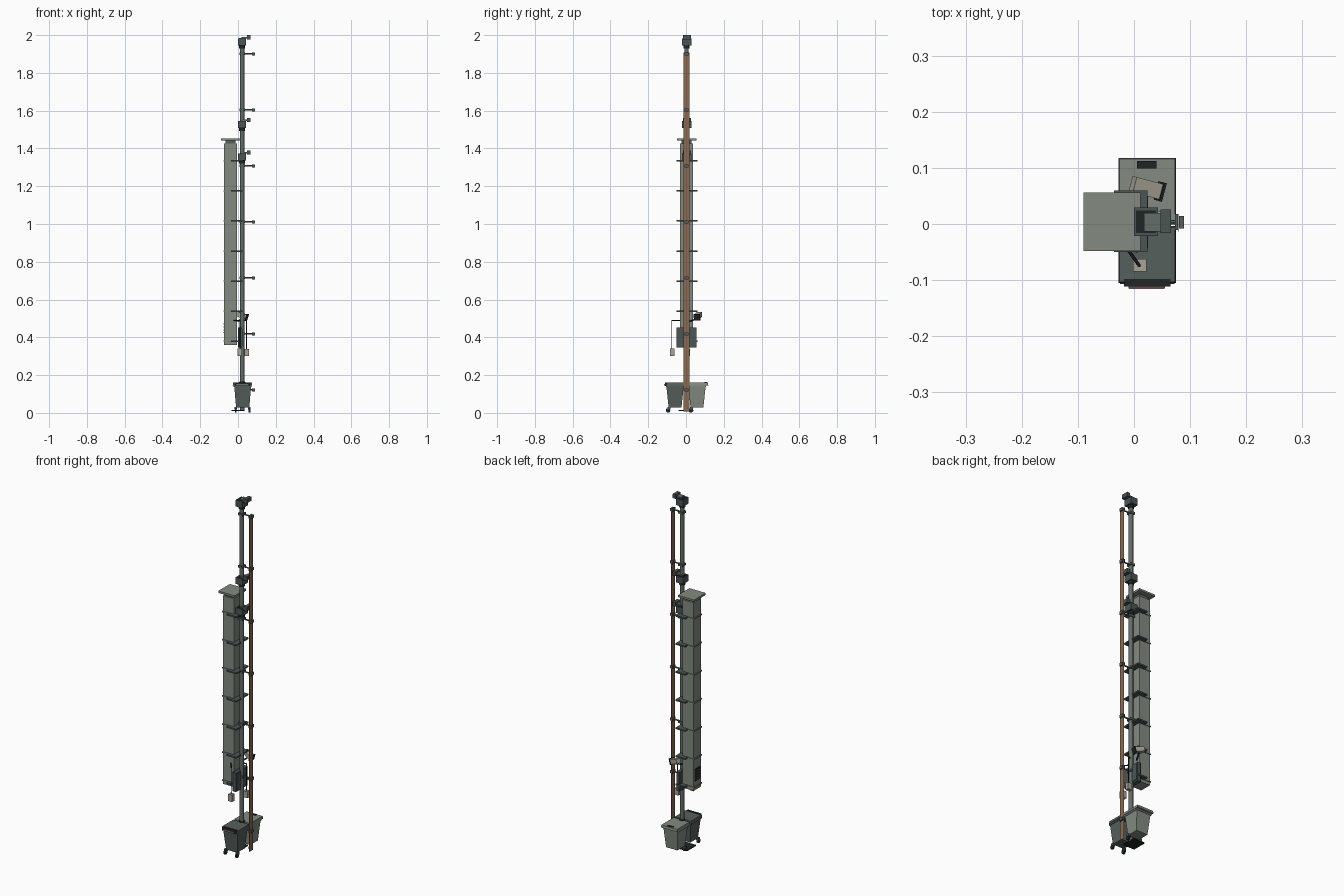
import bpy, math
from mathutils import Vector, Matrix


def mat(name, r, g, b):
    m = bpy.data.materials.new(name)
    m.diffuse_color = (*[(c / 255) ** 2.2 for c in (r, g, b)], 1)
    return m


DUCT = mat("pale_grey_green", 130, 138, 128)
STEEL = mat("mid_grey_green", 100, 109, 103)
DARK = mat("dark_slate", 86, 96, 93)
BOX = mat("slate_grey", 76, 86, 86)
BLACK = mat("near_black", 38, 41, 42)
RUST = mat("rust_brown", 138, 106, 82)
TAN = mat("warm_beige", 168, 163, 148)
RED = mat("dull_red", 150, 112, 108)


def mesh(name, verts, faces, m):
    me = bpy.data.meshes.new(name)
    me.from_pydata(verts, [], faces)
    me.materials.append(m)
    ob = bpy.data.objects.new(name, me)
    bpy.context.collection.objects.link(ob)
    return ob


QUADS = [(3, 2, 1, 0), (4, 5, 6, 7), (0, 1, 5, 4), (1, 2, 6, 5), (2, 3, 7, 6), (3, 0, 4, 7)]


def taper(name, low, high, z0, z1, m):
    """Frustum between two (x0, x1, y0, y1) rectangles."""
    v = []
    for (a, b, c, d), z in ((low, z0), (high, z1)):
        v += [(a, c, z), (b, c, z), (b, d, z), (a, d, z)]
    return mesh(name, v, QUADS, m)


def box(name, x0, x1, y0, y1, z0, z1, m):
    return taper(name, (x0, x1, y0, y1), (x0, x1, y0, y1), z0, z1, m)


def rod(name, a, b, r, m, n=10):
    a, b = Vector(a), Vector(b)
    bpy.ops.mesh.primitive_cylinder_add(vertices=n, radius=r, depth=(b - a).length,
                                        location=(a + b) / 2)
    ob = bpy.context.object
    ob.name = name
    ob.rotation_euler = (b - a).to_track_quat('Z', 'Y').to_euler()
    ob.data.materials.append(m)
    bpy.ops.object.shade_smooth_by_angle(angle=math.radians(40))
    return ob


PX, PY = 0.022, 0.003  # pole axis

# Pole and its foot plate
rod("pole", (PX, PY, 0.012), (PX, PY, 1.96), 0.0115, STEEL, 12)
box("foot_plate", -0.035, 0.035, -0.04, 0.04, 0.01, 0.016, BLACK)
rod("pole_collar_low", (PX, PY, 0.15), (PX, PY, 0.165), 0.015, BLACK, 12)

# Flat rusty strip held off the pole by stand-off clamps
box("rust_strip", 0.079, 0.080, -0.013, 0.018, 0.008, 1.905, RUST)
for i in range(7):
    z = 0.122 + i * 0.2965
    rod("standoff_arm", (PX, PY, z), (0.077, PY, z), 0.004, DARK, 8)
    box("pole_clamp", PX - 0.014, PX + 0.014, PY - 0.015, PY + 0.015, z - 0.006, z + 0.006, DARK)
    box("strip_clamp", 0.073, 0.0785, -0.011, 0.018, z - 0.008, z + 0.008, DARK)
    box("strip_clamp_cap", 0.0805, 0.089, -0.008, 0.014, z - 0.008, z + 0.008, DARK)

# Fixture heads along the pole
for z in (1.335, 1.507, 1.945):
    box("head_box", 0.0, 0.043, -0.021, 0.029, z, z + 0.037, BOX)
    box("head_recess", 0.004, 0.039, -0.016, 0.024, z + 0.036, z + 0.039, BLACK)
    box("head_top", 0.018, 0.047, -0.013, 0.02, z + 0.037, z + 0.045, STEEL)
    box("head_side_unit", 0.047, 0.066, -0.016, 0.026, z + 0.032, z + 0.055, BOX)
    rod("head_collar", (PX, PY, z - 0.015), (PX, PY, z), 0.016, BLACK, 12)

# Tall duct with neck, roof plate and vent
box("duct", -0.073, -0.004, -0.031, 0.036, 0.36, 1.425, DUCT)
box("duct_neck", -0.066, -0.012, -0.024, 0.029, 1.425, 1.442, DARK)
box("duct_roof", -0.09, 0.012, -0.048, 0.056, 1.442, 1.453, DUCT)
box("duct_vent", -0.075, -0.073, -0.02, 0.024, 0.41, 0.48, BLACK)
for i in range(4):
    z = 0.422 + i * 0.015
    box("vent_slat", -0.077, -0.074, -0.018, 0.022, z, z + 0.005, BOX)

# Duct straps and dark bracket plates reaching round the pole
for i in range(7):
    z = 0.38 + i * 0.159
    box("duct_strap", -0.077, 0.0, -0.035, 0.04, z - 0.003, z + 0.003, DUCT)
    box("duct_bracket", -0.036, 0.024, -0.05, 0.06, z - 0.004, z + 0.004, BOX)

# Control cabinet between duct and pole
box("cabinet", 0.0, 0.022, -0.05, 0.055, 0.345, 0.452, BOX)
box("cabinet_seam", 0.003, 0.007, -0.051, 0.056, 0.345, 0.452, BLACK)
box("cabinet_door", 0.022, 0.025, -0.044, 0.049, 0.353, 0.444, BOX)

# Camera aimed outward and slightly down
turn = (Matrix.Translation((0.024, 0.064, 0.513)) @ Matrix.Rotation(math.radians(-15), 4, 'Z')
        @ Matrix.Rotation(math.radians(18), 4, 'Y'))
for ob in (box("camera_body", -0.029, 0.022, -0.014, 0.014, -0.011, 0.014, TAN),
           box("camera_front", 0.022, 0.027, -0.017, 0.017, -0.016, 0.018, BLACK)):
    ob.matrix_world = turn
rod("camera_arm", (0.0, 0.02, 0.485), (0.022, 0.064, 0.5), 0.004, BLACK, 8)

# Hanging beige boxes on thin rods
rod("pendant_arm", (-0.022, -0.03, 0.49), (0.01, -0.075, 0.49), 0.003, BLACK, 8)
rod("pendant_rod", (0.01, -0.075, 0.34), (0.01, -0.075, 0.49), 0.002, BLACK, 8)
box("pendant_box", -0.002, 0.022, -0.085, -0.062, 0.302, 0.342, TAN)
rod("side_pendant_arm", (PX, PY, 0.49), (0.045, 0.012, 0.49), 0.003, BLACK, 8)
rod("side_pendant_rod", (0.045, 0.012, 0.335), (0.045, 0.012, 0.49), 0.002, BLACK, 8)
box("side_pendant_box", 0.032, 0.058, 0.002, 0.022, 0.3, 0.337, TAN)

# Two wheeled bins, back to back around the pole
for tag, s, m in (("front", -1, DARK), ("back", 1, DUCT)):
    def span(a, b):
        return (a, b) if s > 0 else (-b, -a)
    end = 0.105 if s < 0 else 0.118
    taper(tag + "_bin_body", (-0.01, 0.06, *span(0.024, 0.092)),
          (-0.02, 0.069, *span(0.012, 0.104)), 0.028, 0.142, m)
    box(tag + "_bin_rim", -0.025, 0.072, *span(0.008, 0.107), 0.138, 0.146, m)
    taper(tag + "_bin_lid", (-0.028, 0.075, *span(0.004, end)),
          (-0.026, 0.073, *span(0.006, end - 0.002)), 0.146, 0.16, m)
box("back_lid_grip", 0.005, 0.04, 0.099, 0.112, 0.159, 0.163, BLACK)
box("front_bin_handle", -0.018, 0.065, -0.111, -0.098, 0.142, 0.162, BLACK)
box("front_bin_grip", -0.01, 0.055, -0.115, -0.111, 0.142, 0.149, STEEL)
box("front_bin_mark", -0.008, 0.053, -0.116, -0.112, 0.149, 0.152, RED)

# Castors and their forks
for x in (-0.012, 0.06):
    for y in (-0.095, 0.026):
        rod("castor", (x - 0.005, y, 0.013), (x + 0.005, y, 0.013), 0.012, BLACK, 12)
        box("castor_fork", x - 0.007, x + 0.007, y - 0.004, y + 0.012, 0.018, 0.032, BOX)
